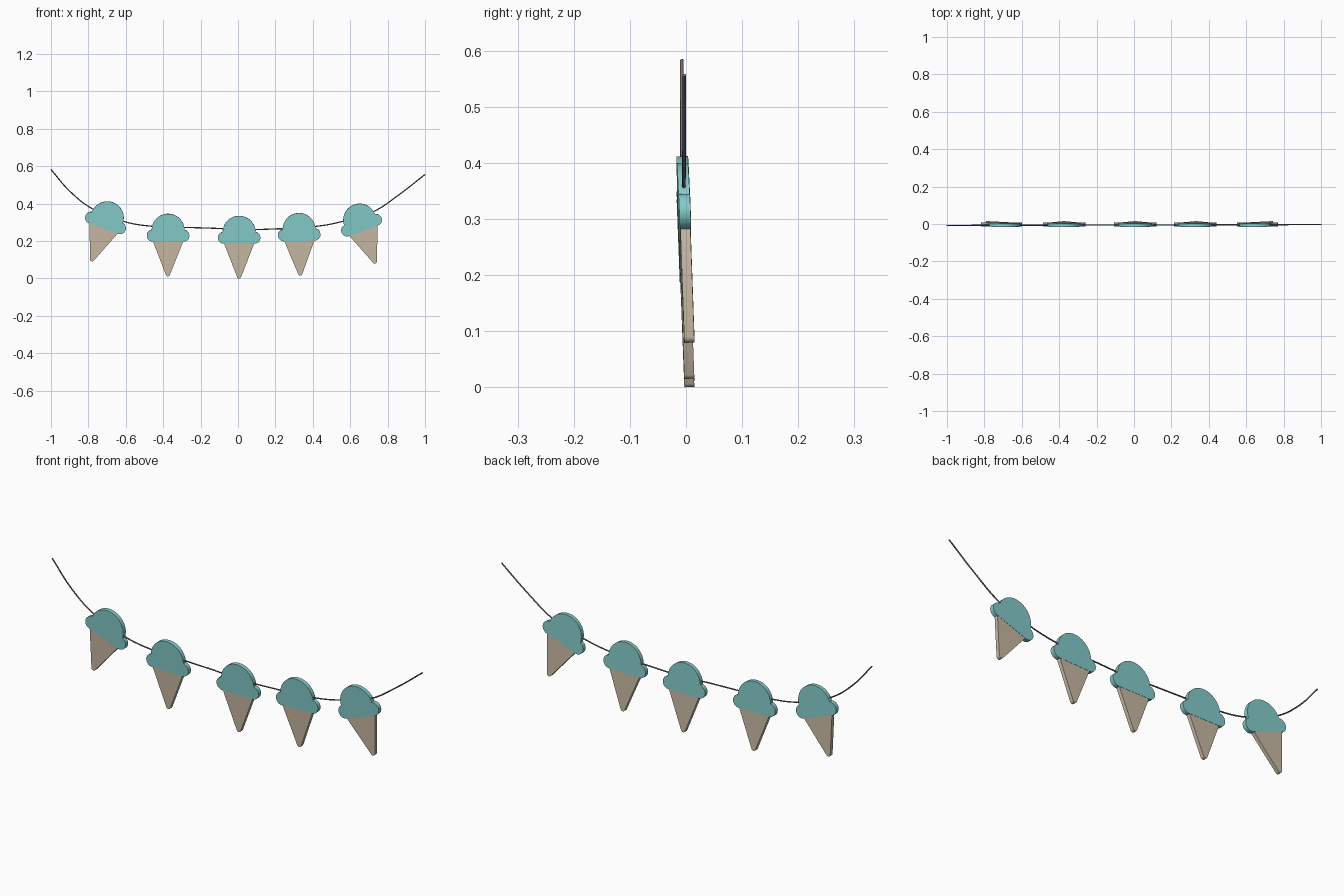
import bpy, bmesh, math
from mathutils import Matrix, Vector

if "Cube" in bpy.data.objects:
    bpy.data.objects.remove(bpy.data.objects["Cube"])


def material(name, rgb):
    m = bpy.data.materials.new(name)
    m.diffuse_color = (*rgb, 1.0)
    m.use_nodes = True
    m.node_tree.nodes["Principled BSDF"].inputs["Base Color"].default_value = m.diffuse_color
    return m


mint = material("mint_scoop", (0.23, 0.60, 0.59))
wafer = material("wafer_beige", (0.58, 0.485, 0.37))
cord = material("grey_cord", (0.16, 0.15, 0.145))


def arc(cx, cz, r, a0, a1, n):
    """Points on an arc, angles in degrees."""
    return [(cx + r * math.cos(math.radians(a0 + (a1 - a0) * i / n)),
             cz + r * math.sin(math.radians(a0 + (a1 - a0) * i / n)))
            for i in range(n + 1)]


def plate(name, half, thickness, mat, matrix):
    """Mirror a right-half outline (bottom to top) and extrude it along y."""
    outline = half + [(-x, z) for x, z in reversed(half) if x > 1e-6]
    bm = bmesh.new()
    front = bm.faces.new([bm.verts.new((x, -thickness / 2, z)) for x, z in outline])
    ext = bmesh.ops.extrude_face_region(bm, geom=[front], use_keep_orig=True)
    bmesh.ops.translate(bm, vec=(0, thickness, 0),
                        verts=[g for g in ext["geom"] if isinstance(g, bmesh.types.BMVert)])
    bmesh.ops.recalc_face_normals(bm, faces=bm.faces)
    me = bpy.data.meshes.new(name)
    bm.to_mesh(me)
    bm.free()
    me.materials.append(mat)
    ob = bpy.data.objects.new(name, me)
    ob.matrix_world = matrix
    bpy.context.collection.objects.link(ob)
    bpy.ops.object.select_all(action='DESELECT')
    bpy.context.view_layer.objects.active = ob
    ob.select_set(True)
    bpy.ops.object.shade_smooth_by_angle(angle=math.radians(30))
    return ob


# outlines, measured up from the cone tip
scoop_half = (arc(0.082, 0.218, 0.032, -90, 77, 12)       # brim lobe
              + arc(0, 0.247, 0.088, 1.6, 90, 16)[:-1]    # dome
              + [(0, 0.335)])
cone_half = arc(0, 0.011, 0.011, -90, -21, 5)[1:] + [(0.081, 0.188), (0.081, 0.195)]

# pendants: tip x, tip z, tilt in degrees
pendants = [(-0.783, 0.092, 20), (-0.375, 0.011, 0.3), (0.006, 0.0, 0),
            (0.333, 0.015, -1.5), (0.735, 0.080, -20)]
for i, (x, z, tilt) in enumerate(pendants, 1):
    mw = (Matrix.Translation((x, 0.006, z))
          @ Matrix.Rotation(math.radians(tilt), 4, 'Y')
          @ Matrix.Rotation(0.038, 4, 'X'))
    plate(f"scoop_{i}", scoop_half, 0.020, mint, mw)
    plate(f"cone_{i}", cone_half, 0.018, wafer, mw)

# hanging string
path = [(-1, 0.583), (-0.90, 0.467), (-0.78, 0.373), (-0.605, 0.303), (-0.46, 0.279),
        (-0.25, 0.272), (-0.10, 0.267), (0.02, 0.260), (0.15, 0.263), (0.43, 0.280),
        (0.56, 0.305), (0.72, 0.355), (0.86, 0.447), (1, 0.556)]
cu = bpy.data.curves.new("string", 'CURVE')
cu.dimensions = '3D'
cu.bevel_depth = 0.0032
cu.bevel_resolution = 2
cu.resolution_u = 6
cu.use_fill_caps = True
sp = cu.splines.new('BEZIER')
sp.bezier_points.add(len(path) - 1)
for p, (x, z) in zip(sp.bezier_points, path):
    p.co = Vector((x, -0.0053 + 0.0022 * x, z))
    p.handle_left_type = p.handle_right_type = 'AUTO'
cu.materials.append(cord)
string = bpy.data.objects.new("string", cu)
bpy.context.collection.objects.link(string)
bpy.ops.object.select_all(action='DESELECT')
bpy.context.view_layer.objects.active = string
string.select_set(True)
bpy.ops.object.convert(target='MESH')
bpy.ops.object.shade_smooth_by_angle(angle=math.radians(50))
